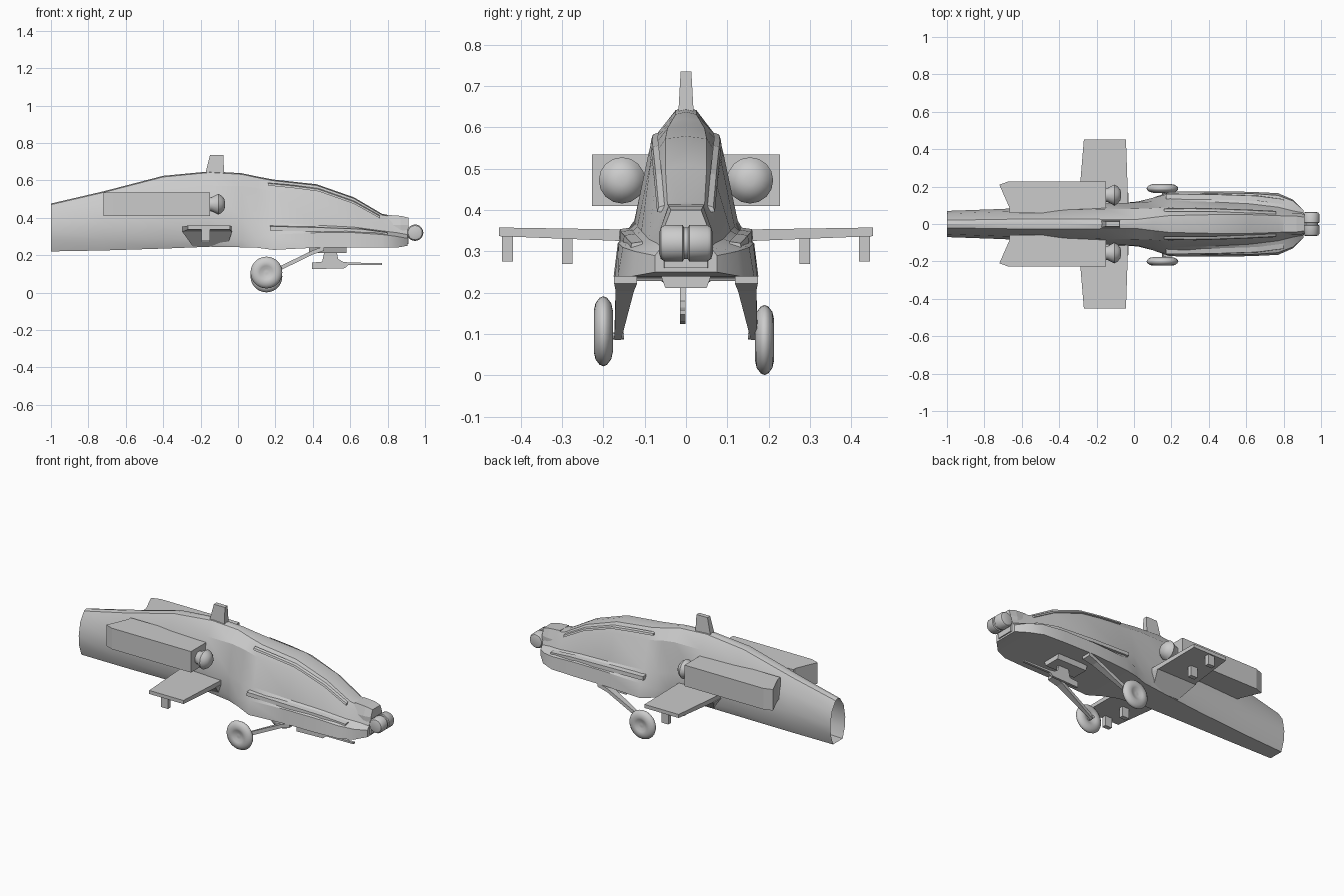
import bpy, bmesh, math
from mathutils import Vector, Matrix


def make(name, verts, faces, smooth=None):
    mesh = bpy.data.meshes.new(name)
    mesh.from_pydata([tuple(v) for v in verts], [], faces)
    bm = bmesh.new()
    bm.from_mesh(mesh)
    bmesh.ops.remove_doubles(bm, verts=bm.verts, dist=1e-5)
    bmesh.ops.recalc_face_normals(bm, faces=bm.faces)
    bm.to_mesh(mesh)
    bm.free()
    ob = bpy.data.objects.new(name, mesh)
    bpy.context.collection.objects.link(ob)
    if smooth:
        bpy.ops.object.select_all(action='DESELECT')
        ob.select_set(True)
        bpy.context.view_layer.objects.active = ob
        bpy.ops.object.shade_smooth_by_angle(angle=math.radians(smooth))
    return ob


def loft(name, rings, closed=True, cap_start=True, cap_end=True, smooth=None):
    n = len(rings[0])
    verts = [v for r in rings for v in r]
    faces = []
    for i in range(len(rings) - 1):
        for j in range(n if closed else n - 1):
            k = (j + 1) % n
            faces.append((i*n + j, i*n + k, (i+1)*n + k, (i+1)*n + j))
    if cap_start:
        faces.append(tuple(range(n)))
    if cap_end:
        faces.append(tuple(range(len(verts) - n, len(verts))))
    return make(name, verts, faces, smooth)


def lathe(name, profile, axis, centre, n=24, smooth=35):
    # profile pairs are (distance along axis, radius)
    rings = []
    for d, r in profile:
        ring = []
        for k in range(n):
            a = 2 * math.pi * k / n
            u, v = r * math.cos(a), r * math.sin(a)
            p = (d, u, v) if axis == 'x' else (u, d, v)
            ring.append(Vector(p) + Vector(centre))
        rings.append(ring)
    return loft(name, rings, smooth=smooth)


def box(name, x0, x1, y0, y1, z0, z1):
    ring = lambda z: [(x0, y0, z), (x1, y0, z), (x1, y1, z), (x0, y1, z)]
    return loft(name, [ring(z0), ring(z1)])


# fuselage: x, then (z, half width) for floor, side, shelf, shoulder, roof
sections = [
    (-1.0, .22, .045, .28, .065, .34, .070, .42, .055, .470, .020),
    (-.72, .225, .055, .28, .075, .36, .080, .46, .065, .535, .025),
    (-.40, .235, .070, .28, .090, .38, .095, .53, .075, .618, .028),
    (-.15, .245, .085, .28, .105, .40, .110, .57, .080, .642, .025),
    (.02, .242, .110, .28, .120, .40, .115, .57, .082, .632, .025),
    (.10, .240, .140, .29, .140, .38, .120, .56, .085, .615, .035),
    (.19, .228, .172, .31, .163, .375, .125, .54, .090, .598, .045),
    (.42, .240, .175, .32, .165, .36, .118, .52, .085, .573, .050),
    (.62, .240, .172, .32, .163, .35, .108, .46, .075, .503, .050),
    (.77, .240, .165, .31, .153, .33, .090, .38, .065, .415, .045),
    (.85, .240, .130, .30, .123, .32, .070, .37, .052, .400, .040),
    (.905, .250, .075, .29, .075, .31, .060, .36, .047, .393, .040)]
rings = []
for x, *p in sections:
    half = [(p[i + 1], p[i]) for i in range(0, 10, 2)]
    rings.append([(x, w, z) for w, z in half] + [(x, 0, p[8] + .006)]
                 + [(x, -w, z) for w, z in reversed(half)])
loft("fuselage", rings, cap_start=False, smooth=25)

# raised nose mount and sensor drums
loft("sensor_mount", [[(x, -w, .26), (x, w, .26), (x, w, .36), (x, w * .7, z), (x, -w * .7, z), (x, -w, .36)]
                      for x, w, z in ((.80, .06, .415), (.87, .06, .41), (.912, .052, .40))])
for s, n in ((-1, "left"), (1, "right")):
    lathe("sensor_drum_" + n, [(s * a, r) for a, r in
          ((.004, .036), (.008, .044), (.052, .044), (.061, .038), (.065, .025))], 'y', (.947, 0, .32), 20)
lathe("sensor_core", [(-.012, .038), (.012, .038)], 'y', (.947, 0, .32), 20)
box("sensor_neck", .89, .94, -.025, .025, .295, .345)

# rotor mast stub
loft("rotor_mast", [[(a, -w, z), (b, -w, z), (b, w, z), (a, w, z)]
                    for a, b, w, z in ((-.18, -.073, .02, .62), (-.172, -.075, .018, .645), (-.15, -.078, .013, .735))])

for s, side in ((-1, "right"), (1, "left")):
    # engine housing and intake
    plan = [(-.15, .085), (-.15, .228), (-.67, .228), (-.72, .21), (-.665, .085), (-.665, .06), (-.15, .06)]
    loft("engine_" + side, [[(x, s * y, z) for x, y in plan] for z in (.41, .535)])
    lathe("intake_" + side, [(-.16, .036), (-.14, .038), (-.105, .056), (-.088, .046), (-.074, .03), (-.069, .012)],
          'x', (0, s * .155, .472), 16)
    # stub wing, root fairing and pylons
    loft("wing_" + side, [[(a, s * y, z0), (b, s * y, z0), (b, s * y, z1), (a, s * y, z1)]
                          for a, b, y, z0, z1 in ((-.30, -.03, .07, .322, .352), (-.268, -.043, .452, .337, .358))])
    loft("wing_root_" + side, [[(a, s * .05, z), (b, s * .05, z), (b, s * y, z), (a, s * y, z)]
                               for a, b, y, z in ((-.24, -.06, .085, .245), (-.30, -.03, .165, .328))])
    for i, (y, z) in enumerate(((.287, .27), (.432, .276))):
        box(f"pylon_{side}_{i}", -.195, -.15, s * y - .013, s * y + .013, z, .345)
    # landing gear: strut and dished wheel, left wheel slightly lower
    wy, wz = (-.20, .107) if s < 0 else (.19, .086)
    legs = ((.46, .146, .235, .028, .012), (.40, .148, .215, .022, .011), (.16, .165, .098, .008, .012))
    loft("gear_strut_" + side, [[(x, s * y + dy * w, z + dz * h) for dy, dz in ((-1, -1), (1, -1), (1, 1), (-1, 1))]
                                for x, y, z, w, h in legs])
    lathe("wheel_" + side, [(-.012, .008), (-.012, .02), (-.02, .036), (-.023, .05), (-.019, .068), (-.009, .081),
                            (0, .085), (.009, .081), (.019, .068), (.023, .05), (.02, .036), (.012, .02), (.012, .008)],
          'y', (.152, wy, wz), 28, 60)
    lathe("axle_" + side, [(-.022, .009), (.022, .009)], 'y', (.16, s * .172, .096), 10)
    # canopy edge rail along the shoulder
    pts = [(.16, .074, .58), (.30, .076, .566), (.43, .074, .549), (.62, .067, .482), (.76, .06, .404)]
    loft("canopy_rail_" + side, [[(x, s * (y + a), z + b) for a, b in
                                 ((-.008, .008), (.006, .003), (.010, -.008), (-.004, -.008))] for x, y, z in pts])
    # strake along the cheek shelf
    pts = [(.17, .148, .352), (.42, .146, .346), (.66, .138, .337), (.80, .12, .318)]
    loft("cheek_strake_" + side, [[(x, s * (y + a), z + b) for a, b in
                                  ((-.015, .006), (.012, .002), (.014, -.02), (-.015, -.02))] for x, y, z in pts])

# chin gun: turret plate, cradle and barrel
loft("gun_turret", [[(.38, -w, z), (.58, -w, z), (.58, w, z), (.38, w, z)] for w, z in ((.05, .212), (.062, .245))])
gun = [(.395, .125), (.57, .13), (.59, .147), (.77, .148), (.77, .158), (.60, .16), (.56, .165), (.535, .18),
       (.525, .235), (.465, .235), (.45, .165), (.395, .16)]
loft("chin_gun", [[(x, y, z) for x, z in gun] for y in (-.015, -.001)])
